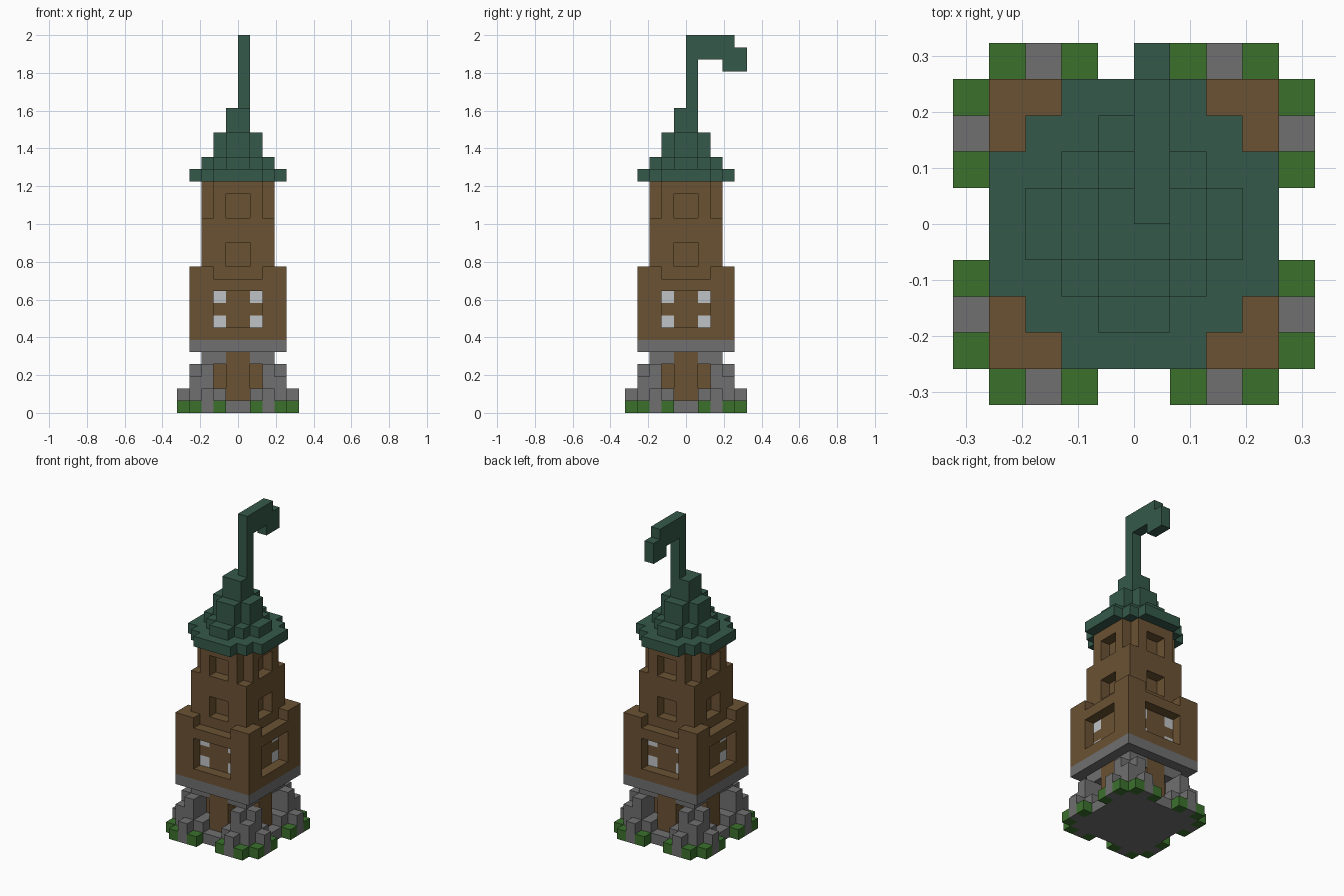
import bpy
import bmesh

cube = bpy.data.objects.get("Cube")
if cube:
    bpy.data.objects.remove(cube)

U = 2 / 31  # edge of one block


def material(name, rgb):
    colour = [(c / 255 / 12.92 if c < 11 else ((c / 255 + 0.055) / 1.055) ** 2.4) for c in rgb] + [1]
    mat = bpy.data.materials.new(name)
    mat.use_nodes = True
    mat.diffuse_color = colour
    mat.node_tree.nodes["Principled BSDF"].inputs["Base Color"].default_value = colour
    return mat


stone = material("grey stone", (112, 112, 112))
wood = material("brown wood", (107, 82, 51))
moss = material("green moss", (59, 113, 44))
copper = material("dark green roof", (53, 89, 74))
glass = material("pale glass", (192, 196, 198))


def box(x0, x1, y0, y1, z0, z1):
    """Set of block cells filling a box."""
    return {(x, y, z) for x in range(x0, x1) for y in range(y0, y1) for z in range(z0, z1)}


def square(r, z0, z1):
    return box(-r, r, -r, r, z0, z1)


def cross(a, b, z0, z1):
    return box(-a, a, -b, b, z0, z1) | box(-b, b, -a, a, z0, z1)


def around(cells):
    """Repeat cells on all four sides."""
    out = set()
    for _ in range(4):
        out |= cells
        cells = {(-y - 1, x, z) for x, y, z in cells}
    return out


def both(cells):
    """Mirror cells across x, then repeat on all four sides."""
    return around(cells | {(-x - 1, y, z) for x, y, z in cells})


def build(name, cells, mat):
    """Skin the outside of a set of cells."""
    bm = bmesh.new()
    verts = {}

    def vert(p):
        if p not in verts:
            verts[p] = bm.verts.new([c * U for c in p])
        return verts[p]

    for cell in cells:
        for axis in range(3):
            a, b = (axis + 1) % 3, (axis + 2) % 3
            for side in (0, 1):
                near = list(cell)
                near[axis] += 2 * side - 1
                if tuple(near) in cells:
                    continue
                ring = []
                for da, db in ((0, 0), (1, 0), (1, 1), (0, 1)):
                    p = list(cell)
                    p[axis] += side
                    p[a] += da
                    p[b] += db
                    ring.append(vert(tuple(p)))
                bm.faces.new(ring if side else ring[::-1])
    mesh = bpy.data.meshes.new(name)
    bm.to_mesh(mesh)
    bm.free()
    mesh.materials.append(mat)
    obj = bpy.data.objects.new(name, mesh)
    bpy.context.collection.objects.link(obj)


# Ground slab and rubble piled against the corners
rubble = square(4, 0, 1)
rubble |= both(box(2, 3, -5, -4, 0, 2))
rubble |= both(box(1, 2, -4, -3, 1, 2) | box(2, 3, -4, -3, 1, 4))
rubble |= both(box(3, 4, -4, -3, 1, 3) | box(2, 3, -3, -2, 1, 5))
rubble |= both(box(1, 2, -3, -2, 1, 2) | box(1, 2, -3, -2, 4, 5))
build("stone_base", rubble, stone)
build("moss_tufts", both(box(1, 2, -5, -4, 0, 1) | box(3, 4, -5, -4, 0, 1)), moss)

# Timber core with a door on each side, and the slab it carries
build("door_core", cross(3, 1, 1, 5) | square(2, 1, 5), wood)
build("stone_slab", square(4, 5, 6), stone)

# Main storey: lowered parapet, deep windows with a timber cross and corner panes
panes = both(box(1, 2, -3, -2, 7, 8) | box(1, 2, -3, -2, 9, 10))
storey = square(4, 6, 12) - around(box(-2, 2, -4, -3, 11, 12))
storey -= around(box(-2, 2, -4, -3, 7, 10))
build("main_storey", storey - panes, wood)
build("window_panes", panes, glass)

# Upper tower with notched corners and two rows of recessed windows
tower = square(3, 11, 16) | cross(3, 2, 16, 19)
tower -= around(box(-1, 1, -3, -2, 12, 14) | box(-1, 1, -3, -2, 16, 18))
build("upper_tower", tower, wood)

# Stepped roof
build("roof_eaves", cross(4, 2, 19, 20) | square(3, 19, 20), copper)
build("roof_steps", cross(3, 1, 20, 21) | square(2, 20, 21) | cross(2, 1, 21, 23) | square(1, 23, 25), copper)

# Spire bent over to the back
spire = box(0, 1, 0, 1, 25, 31) | box(0, 1, 0, 4, 30, 31)
spire |= box(0, 1, 0, 5, 29, 30) | box(0, 1, 3, 5, 28, 29)
build("spire_hook", spire, copper)
